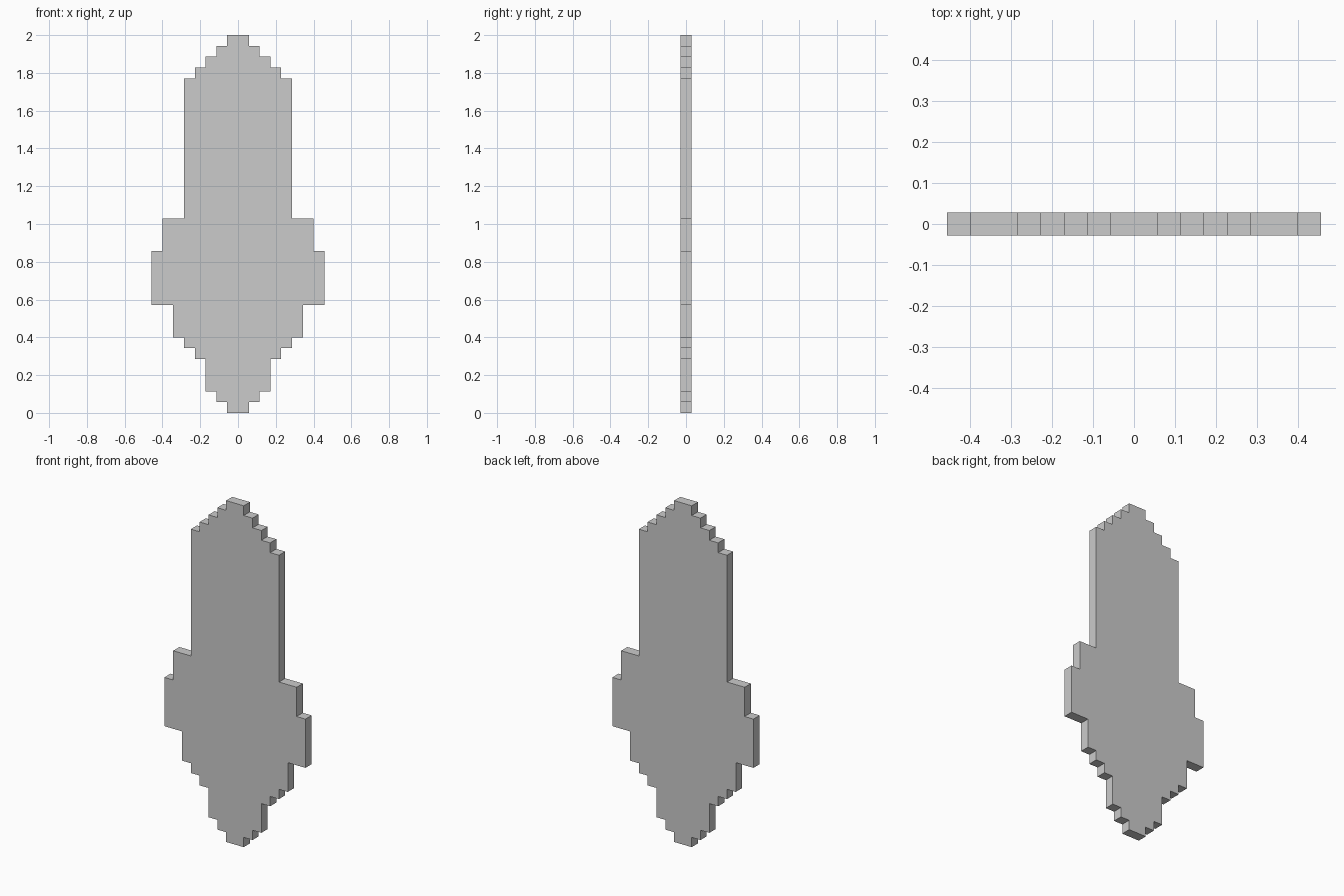
import bpy
import bmesh

if "Cube" in bpy.data.objects:
    bpy.data.objects.remove(bpy.data.objects["Cube"])

U = 2 / 35  # one square cell of the stepped outline

# Right-hand silhouette from the bottom: (half width, row count) in cells
STEPS = [(1, 1), (2, 1), (3, 3), (4, 1), (5, 1), (6, 3), (8, 5),
         (7, 3), (5, 13), (4, 1), (3, 1), (2, 1), (1, 1)]


def stepped_outline(steps):
    right, z = [], 0
    for half, rows in steps:
        right += [(half * U, z * U), ((half * U), (z + rows) * U)]
        z += rows
    return right + [(-x, h) for x, h in reversed(right)]


# Flat stepped panel, one cell thick
bm = bmesh.new()
front = bm.faces.new([bm.verts.new((x, -U / 2, z))
                      for x, z in stepped_outline(STEPS)])
result = bmesh.ops.extrude_face_region(bm, geom=[front], use_keep_orig=True)
verts = [g for g in result["geom"] if isinstance(g, bmesh.types.BMVert)]
bmesh.ops.translate(bm, verts=verts, vec=(0, U, 0))
bmesh.ops.recalc_face_normals(bm, faces=bm.faces[:])

mesh = bpy.data.meshes.new("stepped_panel")
bm.to_mesh(mesh)
bm.free()
bpy.context.collection.objects.link(bpy.data.objects.new("stepped_panel", mesh))
